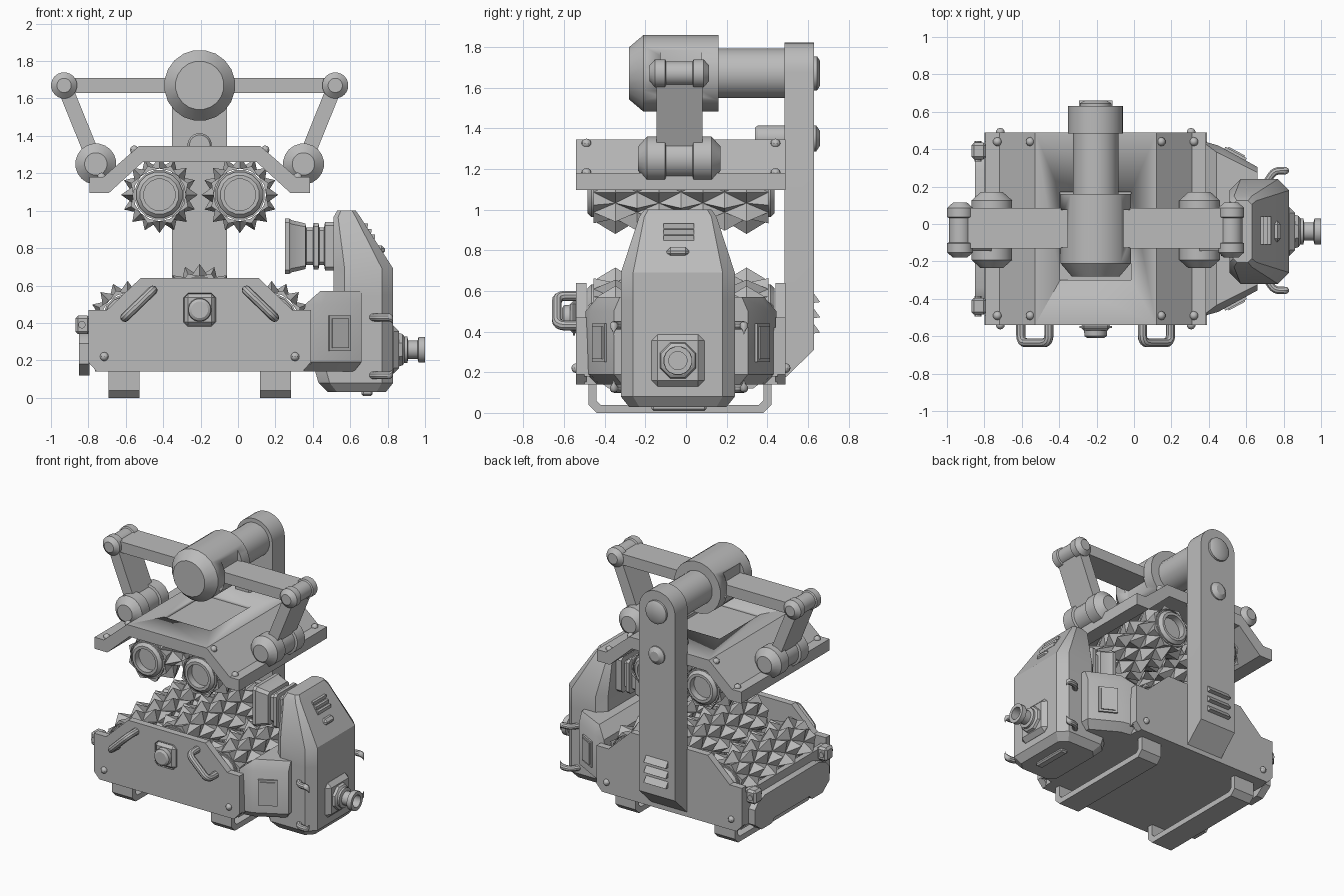
import bpy, bmesh, math
from mathutils import Vector

if "Cube" in bpy.data.objects:
    bpy.data.objects.remove(bpy.data.objects["Cube"])

CX, CY = -0.205, -0.025   # middle of the crusher body
grey = bpy.data.materials.new("plain grey")
grey.use_nodes = True
grey.diffuse_color = (0.5, 0.5, 0.5, 1)
grey.node_tree.nodes["Principled BSDF"].inputs["Base Color"].default_value = (0.5, 0.5, 0.5, 1)


def finish(name, bm, bevel=0):
    bmesh.ops.recalc_face_normals(bm, faces=bm.faces)
    if bevel:
        bmesh.ops.bevel(bm, geom=bm.edges[:], offset=bevel, segments=1, affect='EDGES')
    me = bpy.data.meshes.new(name)
    bm.to_mesh(me)
    bm.free()
    me.materials.append(grey)
    me.shade_smooth()
    me.set_sharp_from_angle(angle=math.radians(32))
    ob = bpy.data.objects.new(name, me)
    bpy.context.collection.objects.link(ob)
    return ob


def loft(name, rings, bevel=0):
    """Skin a list of equal-length rings and cap both ends."""
    bm = bmesh.new()
    rows = [[bm.verts.new(p) for p in ring] for ring in rings]
    n = len(rows[0])
    for a, b in zip(rows, rows[1:]):
        for i in range(n):
            bm.faces.new((a[i], a[(i + 1) % n], b[(i + 1) % n], b[i]))
    bm.faces.new(rows[0])
    bm.faces.new(rows[-1])
    return finish(name, bm, bevel)


def place(axis, u, v, t):
    return {'x': (t, u, v), 'y': (u, t, v), 'z': (u, v, t)}[axis]


def prism(name, pts, axis, lo, hi, bevel=0):
    return loft(name, [[place(axis, u, v, t) for u, v in pts] for t in (lo, hi)], bevel)


def box(name, x, y, z, bevel=0):
    pts = [(x[0], y[0]), (x[1], y[0]), (x[1], y[1]), (x[0], y[1])]
    return prism(name, pts, 'z', z[0], z[1], bevel)


def lathe(name, profile, axis, u, v, seg=20):
    """Profile of (position along axis, radius)."""
    ang = [math.tau * (i + 0.5) / seg for i in range(seg)]
    return loft(name, [[place(axis, u + r * math.cos(a), v + r * math.sin(a), t) for a in ang]
                       for t, r in profile])


def mirrored(pts):
    """Close a half outline given as (distance from body middle, z)."""
    return [(CX + d, z) for d, z in pts] + [(CX - d, z) for d, z in reversed(pts)]


def bolt(p, r=0.024):
    bm = bmesh.new()
    bmesh.ops.create_uvsphere(bm, u_segments=10, v_segments=6, radius=r)
    bmesh.ops.translate(bm, verts=bm.verts, vec=p)
    finish("bolt", bm)


def tube(name, pts, r, round_by=0.04):
    """Round bar along a path with softened corners."""
    pts = [Vector(p) for p in pts]
    path = [pts[0]]
    for a, b, c in zip(pts, pts[1:], pts[2:]):
        s, e = b + (a - b).normalized() * round_by, b + (c - b).normalized() * round_by
        path += [s * (1 - t) ** 2 + b * 2 * t * (1 - t) + e * t * t for t in (0, .25, .5, .75, 1)]
    path.append(pts[-1])
    side = (pts[1] - pts[0]).cross(pts[2] - pts[1]).normalized()
    rings = []
    for i, p in enumerate(path):
        d = (path[min(i + 1, len(path) - 1)] - path[max(i - 1, 0)]).normalized()
        up = side.cross(d)
        rings.append([p + r * (side * math.cos(k * math.tau / 10) + up * math.sin(k * math.tau / 10))
                      for k in range(10)])
    return loft(name, rings)


def cut(target, cutter):
    cutter.hide_render = True
    cutter.hide_viewport = True
    m = target.modifiers.new("cut", 'BOOLEAN')
    m.operation, m.object, m.solver = 'DIFFERENCE', cutter, 'EXACT'


def roller(name, x, z):
    """Drum with hollow hubs, covered with staggered pyramid teeth."""
    lo, hi, rows, n = -0.455, 0.405, 8, 8
    lathe(name + "_core", [(lo + .02, .085), (lo - .03, .085), (lo - .03, .105), (lo - .01, .125), (lo, .125), (lo, .135),
                           (hi, .135), (hi, .125), (hi + .01, .125), (hi + .03, .105), (hi + .03, .085), (hi - .02, .085)],
          'y', x, z, 16)
    bm = bmesh.new()

    def vert(j, k, r):   # k counts half tooth pitches
        a = math.pi * k / n
        return bm.verts.new((x + r * math.cos(a), lo + (hi - lo) * min(max(j, 0), rows) / rows,
                             z + r * math.sin(a)))
    for j in range(rows + 1):
        for i in range(n):
            k = 2 * i + (j + 1) % 2
            base = [vert(j - 1, k, .14), vert(j, k + 1, .14), vert(j + 1, k, .14), vert(j, k - 1, .14)]
            tip = vert(j, k, .165 if j in (0, rows) else .205)
            for p in range(4):
                bm.faces.new((base[p], base[(p + 1) % 4], tip))
    finish(name + "_teeth", bm)


# Crushing rollers: two above, three below
for d in (-.215, .215):
    roller("upper_roller", CX + d, 1.085)
for d, z in ((-.385, .42), (0, .51), (.385, .42)):
    roller("lower_roller", CX + d, z)

# Trough with trapezoid end walls
wall = mirrored([(.55, .14), (.595, .19), (.595, .47), (.495, .47), (.315, .64)])
for name, lo, hi in (("front_wall", -.54, -.49), ("back_wall", .44, .49)):
    prism(name, wall, 'y', lo, hi)
box("trough_floor", (CX - .56, CX + .56), (-.5, .45), (.14, .22))
for s in (-1, 1):
    box("side_wall", sorted((CX + s * .595, CX + s * .555)), (-.5, .45), (.18, .42))
    for y in (-.54, .49):
        bolt((CX + s * .51, y, .22))
    # Strap feet
    outer = [(-.48, .18), (-.48, .04), (-.44, 0), (.38, 0), (.42, .04), (.42, .18)]
    inner = [(.38, .18), (.38, .06), (.36, .04), (-.42, .04), (-.44, .06), (-.44, .18)]
    prism("foot_strap", outer + inner, 'x', CX + s * .405 - .083, CX + s * .405 + .083)
    # Slanted front handles
    a, b = (CX + s * .4, .43), (CX + s * .25, .575)
    tube("front_handle", [(a[0], -.53, a[1]), (a[0], -.635, a[1]), (b[0], -.635, b[1]), (b[0], -.53, b[1])], .025)

# Front knob
box("knob_plate", (CX - .087, CX + .087), (-.57, -.53), (.38, .56), .025)
lathe("front_knob", [(-.61, .045), (-.6, .06), (-.55, .065)], 'y', CX, .47)

# Side hatch with hinge lugs
hatch = [(-.42, .33), (-.46, .29), (-.46, .18), (-.38, .12), (-.26, .12), (-.23, .15), (.18, .15),
         (.21, .12), (.33, .12), (.41, .18), (.41, .29), (.37, .33), (.29, .36), (-.34, .36)]
prism("side_hatch", hatch, 'x', -.85, -.795)
for y in (-.44, .39):
    box("hinge_lug", (-.87, -.79), (y - .045, y + .045), (.34, .44), .015)
    lathe("hinge_pin", [(y - .055, .02), (y + .055, .02)], 'y', -.835, .39, 10)

# Roof plate with a shallow recess
roof = prism("roof_plate", mirrored([(.305, 1.26), (.485, 1.095), (.59, 1.095), (.59, 1.18), (.515, 1.18), (.325, 1.345)]),
             'y', -.54, .49)
cut(roof, box("recess_cutter", (CX - .19, CX + .19), (-.3, .17), (1.325, 1.4)))
for d, z in ((-.525, 1.18), (-.35, 1.325), (.35, 1.325), (.525, 1.18)):
    for y in (-.49, .44):
        bolt((CX + d, y, z))

# Rear column with rounded head
arc = [(CX + .147 * math.cos(a), 1.675 + .147 * math.sin(a)) for a in [math.pi * i / 14 for i in range(15)]]
foot = [(CX - .147, .17), (CX + .147, .17)]
loft("rear_column", [[(x, .485, z) for x, z in foot + arc],
                     [(x, .63, max(z, .31)) for x, z in foot + arc]])
lathe("column_pin", [(.34, .055), (.355, .065), (.64, .065), (.66, .035)], 'y', CX, 1.35)
for i in range(3):
    z = .39 + i * .075
    prism("column_vent", [(.62, z), (.66, z + .005), (.62, z + .06)], 'x', CX - .09, CX + .09)

# Main drum and shaft
drum = lathe("main_drum", [(-.28, .13), (-.21, .19), (.16, .19)], 'y', CX, 1.67)
lathe("main_shaft", [(.1, .123), (.5, .123)], 'y', CX, 1.67)
lathe("shaft_cap", [(.62, .085), (.645, .085), (.66, .06)], 'y', CX, 1.67)


def joint(name, x, z, r, h):
    c = -.033
    lathe(name, [(c - h, r * .55), (c - h + r * .4, r), (c - .07, r), (c - .065, r * .85),
                 (c + .065, r * .85), (c + .07, r), (c + h - r * .4, r), (c + h, r * .55)], 'y', x, z)


# Linkage arms
for s in (-1, 1):
    cut(drum, box("slot_cutter", sorted((CX + s * .15, CX + s * .3)), (-.125, .075), (1.55, 1.8), 0))
    box("upper_arm", sorted((CX + s * .13, CX + s * .725)), (-.13, .085), (1.63, 1.71))
    joint("elbow_joint", CX + s * .725, 1.67, .07, .147)
    joint("lower_joint", CX + s * .555, 1.25, .11, .203)
    top, low = Vector((CX + s * .725, 1.67)), Vector((CX + s * .555, 1.25))
    d = (top - low).normalized()
    n = Vector((-d.y, d.x)) * .04
    prism("lower_arm", [tuple(p) for p in (top + n, top - n, low - n, low + n)], 'y', -.145, .08)

# Shoulder joining trough and side housing
loft("shoulder", [[(x, CY + w, z) for x, w in plan + [(x, -w) for x, w in reversed(plan)]]
                  for z, plan in ((.14, [(.3, .42), (.43, .4), (.62, .29)]), (.19, [(.3, .47), (.45, .445), (.66, .33)]),
                                  (.5, [(.36, .47), (.45, .445), (.66, .33)]), (.57, [(.44, .41), (.48, .39), (.66, .3)]))])
for s in (-1, 1):
    for name, half, tall, out in (("panel_frame", .065, .095, .012), ("panel_face", .05, .08, .02)):
        d = Vector((.88, -s * .47))
        n = Vector((.47, s * .88)) * out
        c = Vector((.54, CY + s * .397))
        pts = [tuple(p) for p in (c - d * half - n, c + d * half - n, c + d * half + n, c - d * half + n)]
        prism(name, pts, 'z', .345 - tall, .345 + tall)


# Side housing, tapering to the top
def octagon(x0, x1, w, c, z):
    half = [(x0, w - c), (x0 + c, w), (x1 - c, w), (x1, w - c)]
    return [(x, -.04 + y, z) for x, y in half + [(x, -y) for x, y in reversed(half)]]


loft("side_housing", [octagon(*r) for r in ((.48, .79, .24, .05, .03), (.43, .83, .28, .06, .08), (.41, .83, .28, .06, .15),
                                            (.51, .83, .28, .06, .55), (.51, .83, .28, .06, .69),
                                            (.51, .655, .19, .025, .965), (.53, .63, .165, .02, 1.0))])
box("housing_drain", (.66, .72), (-.17, .1), (.01, .04), .01)

# Slats and plug on the sloping top
for z in (.86, .89, .92):
    x = .83 - (z - .69) * .64
    prism("housing_slat", [(x - .02, z + .012), (x + .012, z + .012), (x + .01, z - .012), (x - .02, z - .012)],
          'y', -.11, .04)
box("housing_plug", (.73, .785), (-.095, .015), (.765, .815), .018)

# Square horn facing the rollers
horn = ((.25, .148), (.275, .148), (.285, .14), (.36, .122), (.365, .1), (.4, .1), (.405, .125), (.43, .125),
        (.435, .1), (.46, .1), (.465, .13), (.52, .13))
loft("horn", [[(x, -.04 + h * a, .81 + h * b) for a, b in
               ((-1, -.85), (-.85, -1), (.85, -1), (1, -.85), (1, .85), (.85, 1), (-.85, 1), (-1, .85))]
              for x, h in ((.3, .12), (.25, .13)) + horn])

# Outlet pipe on a raised plate
box("outlet_plate", (.79, .862), (-.17, .09), (.13, .385), .03)
lathe("outlet_collar", [(.85, .1), (.88, .09), (.89, .075)], 'x', -.04, .257, 8)
lathe("outlet_pipe", [(.86, .072), (.905, .072), (.91, .05), (.96, .05), (.965, .07), (1.0, .07), (1.0, .045), (.92, .045)],
      'x', -.04, .257, 16)

# Housing side handles
for s in (-1, 1):
    bend = [(.71, -.035 + s * .26), (.75, -.035 + s * .32), (.83, -.035 + s * .32)]
    tube("housing_handle", [(x, y, .43) for x, y in bend] + [(x, y, .12) for x, y in reversed(bend)], .021, .03)
